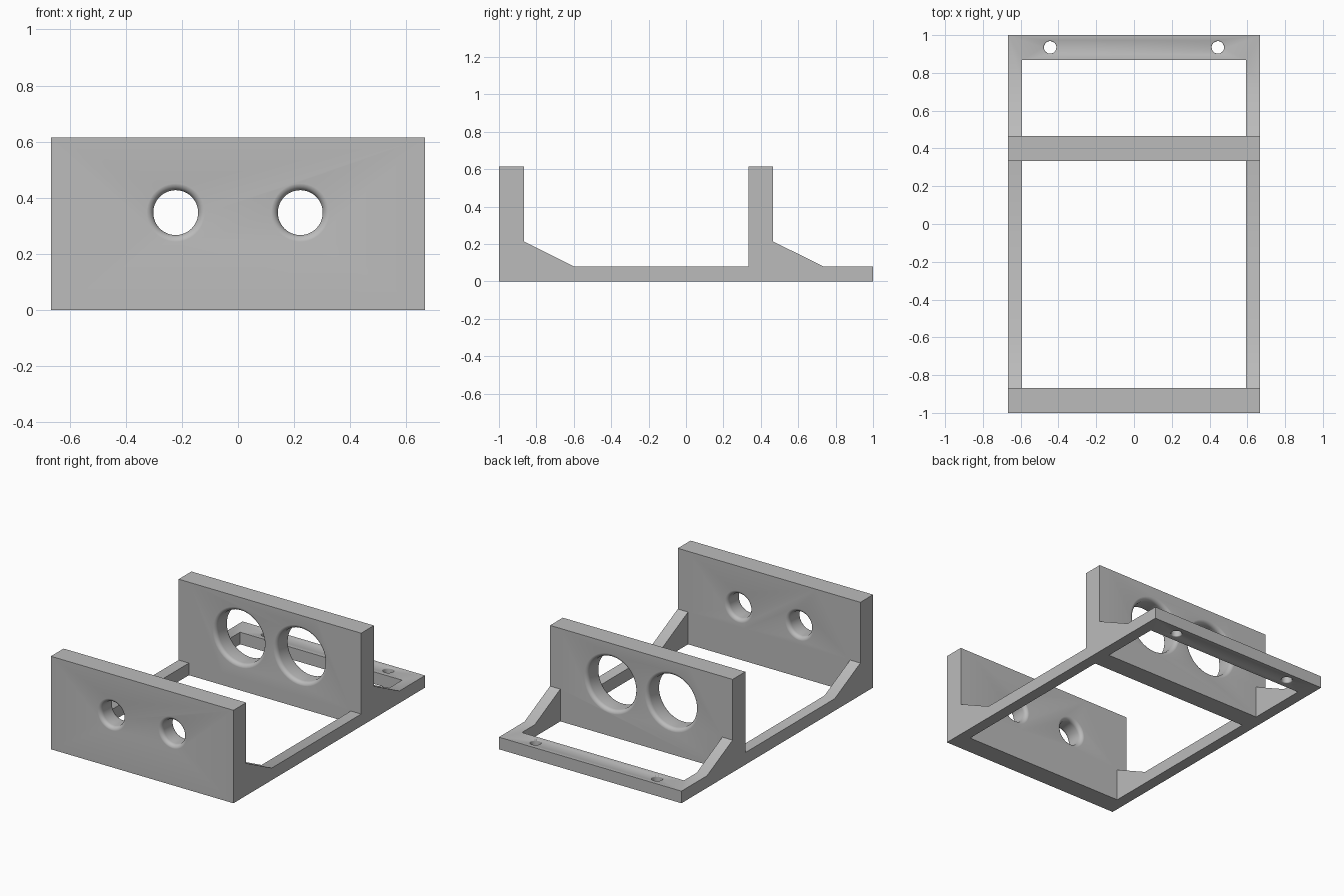
import bpy, bmesh, math
from mathutils import Matrix

if "Cube" in bpy.data.objects:
    bpy.data.objects.remove(bpy.data.objects["Cube"])

W, IN = 0.667, 0.592            # outer and inner half widths
T, BASE, TOP = 0.133, 0.08, 0.614
FRONT, REAR = -1.0, 0.333       # front faces of the two walls

grey = bpy.data.materials.new("grey plastic")
grey.diffuse_color = (0.5, 0.5, 0.5, 1)
grey.use_nodes = True
grey.node_tree.nodes["Principled BSDF"].inputs["Base Color"].default_value = grey.diffuse_color


def make_object(name, bm):
    bmesh.ops.recalc_face_normals(bm, faces=bm.faces[:])
    mesh = bpy.data.meshes.new(name)
    bm.to_mesh(mesh)
    bm.free()
    mesh.materials.append(grey)
    ob = bpy.data.objects.new(name, mesh)
    bpy.context.collection.objects.link(ob)
    return ob


def prism(name, profile, half):
    """Extrude a (y, z) outline across x."""
    bm = bmesh.new()
    a = [bm.verts.new((-half, y, z)) for y, z in profile]
    b = [bm.verts.new((half, y, z)) for y, z in profile]
    bm.faces.new(a)
    bm.faces.new(b)
    for i in range(len(a)):
        j = (i + 1) % len(a)
        bm.faces.new((a[i], a[j], b[j], b[i]))
    return make_object(name, bm)


def flared_cutter(name, r, fillet, depth, matrix, n=48, steps=6):
    """Turned plug that leaves a hole with rounded rims at both ends."""
    h = depth / 2 + 0.0004
    half = []
    for i in range(steps + 1):
        a = math.pi / 2 * i / steps
        half.append((r + fillet * (1 - math.cos(a)), h - fillet + fillet * math.sin(a)))
    half.append((r + fillet, h + 0.03))
    outline = [(q, -z) for q, z in reversed(half)] + half
    bm = bmesh.new()
    rings = [[bm.verts.new((q * math.cos(2 * math.pi * k / n),
                            q * math.sin(2 * math.pi * k / n), z)) for k in range(n)]
             for q, z in outline]
    for lo, hi in zip(rings, rings[1:]):
        for k in range(n):
            m = (k + 1) % n
            bm.faces.new((lo[k], lo[m], hi[m], hi[k]))
    bm.faces.new(rings[0])
    bm.faces.new(rings[-1])
    bm.transform(matrix)
    return make_object(name, bm)


# Frame side outline: two walls, each with a sloped brace behind it
frame = prism("bracket_frame", [
    (FRONT, 0), (1, 0), (1, BASE),
    (0.733, BASE), (REAR + T, 0.213), (REAR + T, TOP), (REAR, TOP),
    (REAR, BASE), (-0.6, BASE), (FRONT + T, 0.213), (FRONT + T, TOP), (FRONT, TOP)], W)

# Openings between the side rails
cutters = []
for name, y0, y1 in (("front_opening", FRONT + T, REAR), ("rear_opening", REAR + T, 0.867)):
    cutters.append(prism(name, [(y0, -0.1), (y1, -0.1), (y1, 0.8), (y0, 0.8)], IN))

# Wall holes and screw holes
turn = Matrix.Rotation(math.pi / 2, 4, 'X')
for s in (-1, 1):
    for name, y, r in (("front_hole", FRONT, 0.08), ("rear_hole", REAR, 0.173)):
        place = Matrix.Translation((s * 0.222, y + T / 2, 0.347)) @ turn
        cutters.append(flared_cutter(name, r, 0.0267, T, place))
    cutters.append(flared_cutter("screw_hole", 0.033, 0.007, BASE,
                                 Matrix.Translation((s * 0.444, 0.935, BASE / 2)), 32))

bpy.context.view_layer.objects.active = frame
frame.select_set(True)
for c in cutters:
    mod = frame.modifiers.new(c.name, 'BOOLEAN')
    mod.operation, mod.solver, mod.object = 'DIFFERENCE', 'EXACT', c
    bpy.ops.object.modifier_apply(modifier=mod.name)
    bpy.data.objects.remove(c)

bpy.ops.object.shade_smooth_by_angle(angle=math.radians(30))
